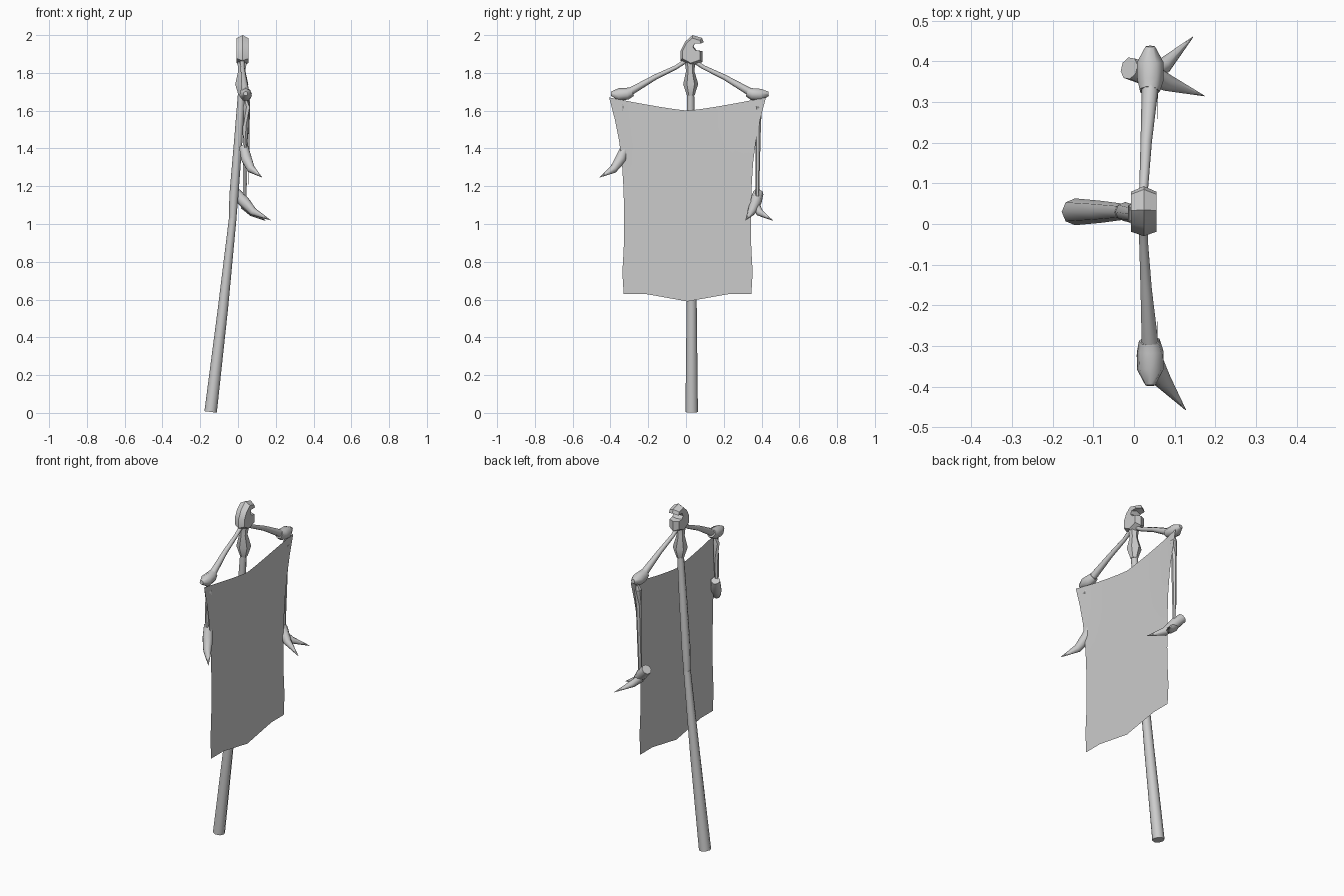
import bpy, bmesh
from mathutils import Vector

if "Cube" in bpy.data.objects:
    bpy.data.objects.remove(bpy.data.objects["Cube"])

GREY = bpy.data.materials.new("plain_grey")
GREY.use_nodes = True
GREY.diffuse_color = (0.6, 0.6, 0.6, 1)
GREY.node_tree.nodes["Principled BSDF"].inputs["Base Color"].default_value = (0.6, 0.6, 0.6, 1)


def finish(name, bm, solid=True, angle=0.9):
    if solid:
        bmesh.ops.recalc_face_normals(bm, faces=bm.faces)
    mesh = bpy.data.meshes.new(name)
    bm.to_mesh(mesh)
    bm.free()
    mesh.materials.append(GREY)
    obj = bpy.data.objects.new(name, mesh)
    bpy.context.collection.objects.link(obj)
    bpy.ops.object.select_all(action='DESELECT')
    obj.select_set(True)
    bpy.context.view_layer.objects.active = obj
    bpy.ops.object.shade_smooth_by_angle(angle=angle)
    return obj


def tube(name, path, radii, sides=8):
    """Tapered tube along a list of points, capped at both ends."""
    bm = bmesh.new()
    pts = [Vector(p) for p in path]
    rings = []
    for i, p in enumerate(pts):
        along = (pts[min(i + 1, len(pts) - 1)] - pts[max(i - 1, 0)]).normalized()
        turn = Vector((0, 0, 1)).rotation_difference(along)
        ring = bmesh.ops.create_circle(bm, segments=sides, radius=radii[i])["verts"]
        for v in ring:
            v.co = turn @ v.co + p
        rings.append(ring)
    for a, b in zip(rings, rings[1:]):
        for k in range(sides):
            n = (k + 1) % sides
            bm.faces.new((a[k], a[n], b[n], b[k]))
    bm.faces.new(rings[0])
    bm.faces.new(rings[-1])
    return finish(name, bm)


# Leaning pole in two overlapping lengths
tube("lower_pole", [(-0.145, 0.03, 0.005), (-0.08, 0.03, 0.55), (-0.028, 0.03, 1.03)],
     [0.033, 0.027, 0.02])
tube("upper_pole", [(-0.03, 0.03, 0.99), (-0.022, 0.03, 1.15), (0.002, 0.025, 1.45), (0.02, 0.025, 1.72)],
     [0.018, 0.024, 0.022, 0.018])

# Bulging collar and neck below the head
tube("collar", [(0.02, 0.025, 1.68), (0.02, 0.025, 1.74), (0.02, 0.022, 1.81), (0.022, 0.022, 1.87)],
     [0.02, 0.04, 0.022, 0.03], 6)

# Hooked head: ridged outline with narrower flat sides
OUTLINE = [(-0.03, 1.865), (-0.03, 1.915), (-0.005, 1.965), (0.035, 2.0), (0.085, 1.985),
           (0.093, 1.963), (0.05, 1.963), (0.04, 1.94), (0.055, 1.92), (0.087, 1.915),
           (0.087, 1.857), (0.025, 1.835)]
bm = bmesh.new()
layers = []
for x, s in ((-0.007, 0.8), (0.024, 1.0), (0.055, 0.8)):
    layers.append([bm.verts.new((x, 0.025 + (y - 0.025) * s, 1.92 + (z - 1.92) * s))
                   for y, z in OUTLINE])
for a, b in zip(layers, layers[1:]):
    for k in range(len(a)):
        n = (k + 1) % len(a)
        bm.faces.new((a[k], a[n], b[n], b[k]))
bm.faces.new(layers[0])
bm.faces.new(layers[-1])
finish("hooked_head", bm, angle=0.5)

# Drooping arms, end knuckles and hanging rods on both sides
for side, s, mid, rod_end in (("right", -1, 0.008, 1.38), ("left", 1, 0.032, 1.14)):
    def at(x, y, z):
        return (x, mid + s * y, z)
    tube(side + "_arm", [at(0.022, 0.0, 1.87), at(0.024, 0.06, 1.83), at(0.03, 0.17, 1.778),
                         at(0.04, 0.31, 1.697)], [0.012, 0.011, 0.014, 0.021])
    tube(side + "_knuckle", [at(0.038, 0.295, 1.70), at(0.04, 0.32, 1.688), at(0.04, 0.365, 1.685),
                             at(0.04, 0.405, 1.69)], [0.026, 0.033, 0.034, 0.012], 7)
    tube(side + "_rod", [at(0.045, 0.35, 1.67), at(0.045, 0.35, 1.62), at(0.042, 0.35, 1.53),
                         at(0.035, 0.345, rod_end)], [0.012, 0.02, 0.015, 0.01], 6)

# Curved claws at the rod ends
tube("right_claw", [(0.03, -0.318, 1.41), (0.045, -0.345, 1.345), (0.07, -0.385, 1.29), (0.127, -0.457, 1.247)],
     [0.025, 0.03, 0.022, 0.001])
tube("left_claw_large", [(-0.012, 0.383, 1.165), (0.03, 0.37, 1.12), (0.08, 0.348, 1.065), (0.173, 0.315, 1.02)],
     [0.028, 0.031, 0.022, 0.001])
tube("left_claw_small", [(0.03, 0.37, 1.1), (0.075, 0.39, 1.06), (0.145, 0.46, 1.018)],
     [0.022, 0.02, 0.001])

# Hanging cloth: a single sheet, flared at the top, dipping in the middle
WIDTHS = [0.415, 0.385, 0.362, 0.347, 0.34, 0.336, 0.335, 0.338, 0.345, 0.338]
COLS = 12
bm = bmesh.new()
rows = []
for r, half in enumerate(WIDTHS):
    t = r / (len(WIDTHS) - 1)
    row = []
    for c in range(COLS + 1):
        u = 2 * c / COLS - 1
        top = 1.6 + 0.07 * abs(u) ** 1.2
        bottom = 0.59 + 0.04 * min(1, abs(u) / 0.66)
        x = 0.056 + 0.008 * abs(u) ** 4 * max(0, 1 - 2 * t)
        row.append(bm.verts.new((x, 0.008 + u * half, top + (bottom - top) * t)))
    rows.append(row)
for a, b in zip(rows, rows[1:]):
    for c in range(COLS):
        bm.faces.new((a[c], b[c], b[c + 1], a[c + 1]))
finish("hanging_cloth", bm, solid=False)
